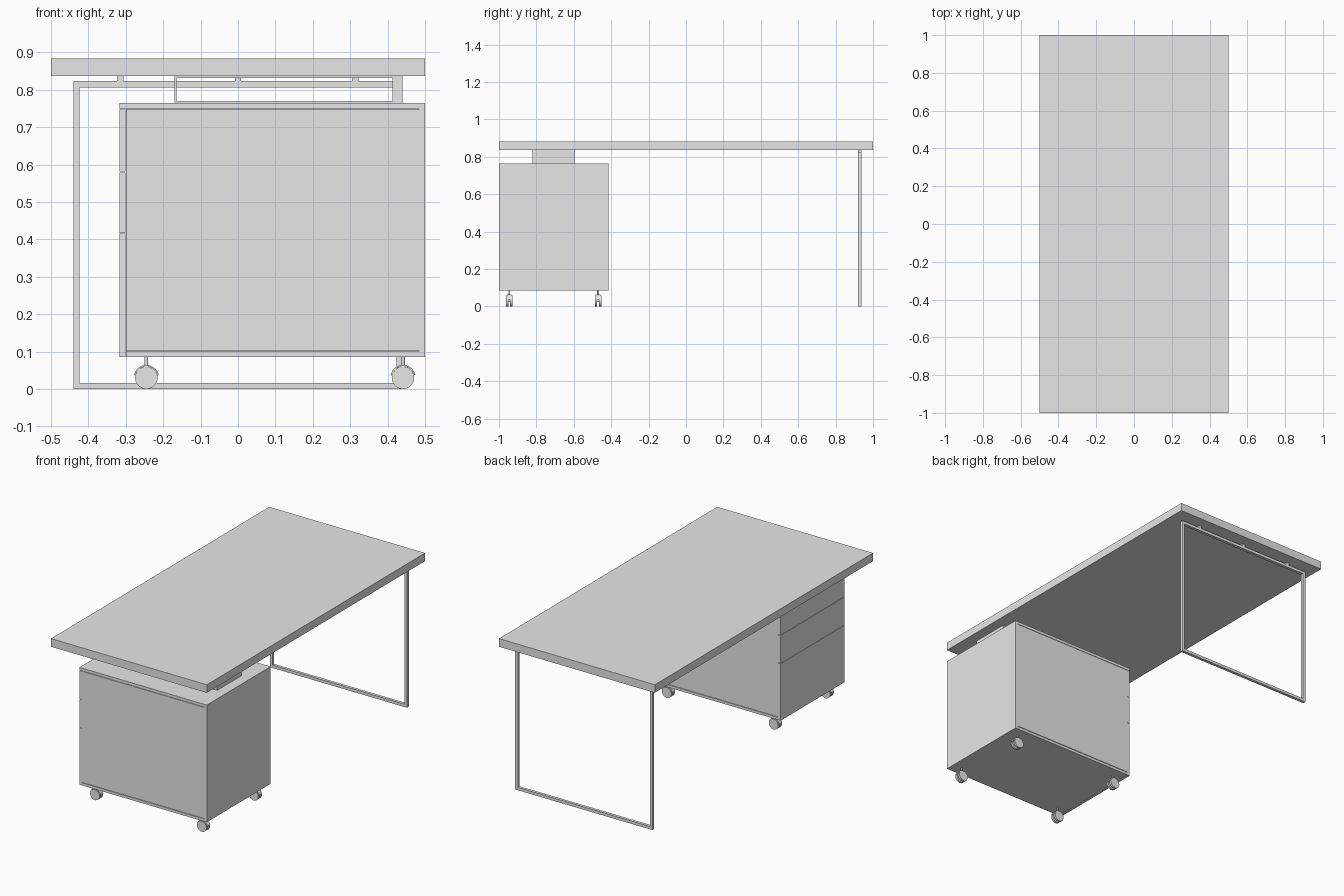
import bpy
import bmesh
import math
from mathutils import Matrix

if "Cube" in bpy.data.objects:
    bpy.data.objects.remove(bpy.data.objects["Cube"])

grey = bpy.data.materials.new("light_grey")
grey.diffuse_color = (0.8, 0.8, 0.8, 1)
grey.use_nodes = True
grey.node_tree.nodes["Principled BSDF"].inputs["Base Color"].default_value = grey.diffuse_color


def finish(name, bm, smooth=False):
    bmesh.ops.recalc_face_normals(bm, faces=bm.faces)
    mesh = bpy.data.meshes.new(name)
    bm.to_mesh(mesh)
    bm.free()
    mesh.materials.append(grey)
    obj = bpy.data.objects.new(name, mesh)
    bpy.context.collection.objects.link(obj)
    if smooth:
        bpy.ops.object.select_all(action='DESELECT')
        obj.select_set(True)
        bpy.context.view_layer.objects.active = obj
        bpy.ops.object.shade_smooth_by_angle(angle=math.radians(35))
    return obj


def box(name, x0, x1, y0, y1, z0, z1):
    bm = bmesh.new()
    bmesh.ops.create_cube(bm, size=1)
    for v in bm.verts:
        v.co = (x0 if v.co.x < 0 else x1,
                y0 if v.co.y < 0 else y1,
                z0 if v.co.z < 0 else z1)
    return finish(name, bm)


def frame(name, x0, x1, y0, y1, z0, z1, tx0, tx1, tz):
    """Rectangular ring in the xz plane, extruded along y."""
    outer = [(x0, z0), (x1, z0), (x1, z1), (x0, z1)]
    inner = [(x0 + tx0, z0 + tz), (x1 - tx1, z0 + tz),
             (x1 - tx1, z1 - tz), (x0 + tx0, z1 - tz)]
    bm = bmesh.new()
    rings = [[bm.verts.new((x, y, z)) for x, z in loop]
             for loop, y in ((outer, y0), (outer, y1), (inner, y1), (inner, y0))]
    for a in range(4):
        r, s = rings[a], rings[(a + 1) % 4]
        for i in range(4):
            j = (i + 1) % 4
            bm.faces.new((r[i], r[j], s[j], s[i]))
    return finish(name, bm)


def cylinder(name, x, y, z, radius, depth, axis, sides):
    bm = bmesh.new()
    rot = Matrix.Rotation(math.pi / 2, 4, 'X') if axis == 'Y' else Matrix()
    bmesh.ops.create_cone(bm, cap_ends=True, segments=sides, radius1=radius,
                          radius2=radius, depth=depth,
                          matrix=Matrix.Translation((x, y, z)) @ rot)
    return finish(name, bm, True)


def hood(name, x, y, z, r0, r1, width):
    """Curved guard over the caster wheels."""
    bm = bmesh.new()
    steps = 16
    rows = []
    for i in range(steps + 1):
        a = math.radians(12 + 156 * i / steps)
        rows.append([bm.verts.new((x + r * math.cos(a), y + s * width / 2,
                                   z + r * math.sin(a)))
                     for r, s in ((r0, -1), (r1, -1), (r1, 1), (r0, 1))])
    for a, b in zip(rows, rows[1:]):
        for i in range(4):
            j = (i + 1) % 4
            bm.faces.new((a[i], a[j], b[j], b[i]))
    bm.faces.new(rows[0])
    bm.faces.new(rows[-1])
    return finish(name, bm, True)


# Desktop
box("desktop", -0.5, 0.5, -1, 1, 0.836, 0.883)

# Open leg frame with spacers under the desktop
frame("leg_frame", -0.44, 0.44, 0.92, 0.937, 0, 0.823, 0.0165, 0.0165, 0.0165)
for x in (-0.315, 0, 0.313):
    box("leg_spacer", x - 0.0085, x + 0.0085, 0.92, 0.937, 0.823, 0.836)

# Hollow riser between cabinet and desktop
frame("cabinet_riser", -0.17, 0.44, -0.82, -0.595, 0.765, 0.836, 0.005, 0.027, 0.005)

# Cabinet carcass; the core shows only as the bottom of the thin joints
Y0, Y1 = -1.0, -0.415
box("cabinet_core", -0.298, 0.49, Y0 + 0.005, Y1 - 0.005, 0.095, 0.755)
box("cabinet_top", -0.317, 0.5, Y0, Y1, 0.749, 0.765)
box("cabinet_bottom", -0.3, 0.484, Y0, Y1, 0.085, 0.1)
box("cabinet_end", 0.484, 0.5, Y0, Y1, 0.085, 0.749)
for y0, y1 in ((Y0, Y0 + 0.016), (Y1 - 0.016, Y1)):
    box("cabinet_side", -0.3, 0.484, y0, y1, 0.103, 0.747)

# Three drawer fronts
for z0, z1 in ((0.085, 0.415), (0.417, 0.579), (0.581, 0.747)):
    box("drawer_front", -0.317, -0.301, Y0, Y1, z0, z1)

# Twin-wheel casters
for x in (-0.245, 0.441):
    for y in (-0.945, -0.47):
        for side in (-1, 1):
            cylinder("caster_wheel", x, y + side * 0.011, 0.03, 0.03, 0.012, 'Y', 32)
        cylinder("caster_axle", x, y, 0.03, 0.006, 0.03, 'Y', 12)
        box("caster_body", x - 0.012, x + 0.012, y - 0.005, y + 0.005, 0.024, 0.062)
        hood("caster_hood", x, y, 0.03, 0.0305, 0.034, 0.026)
        cylinder("caster_stem", x, y, 0.0735, 0.005, 0.025, 'Z', 16)
